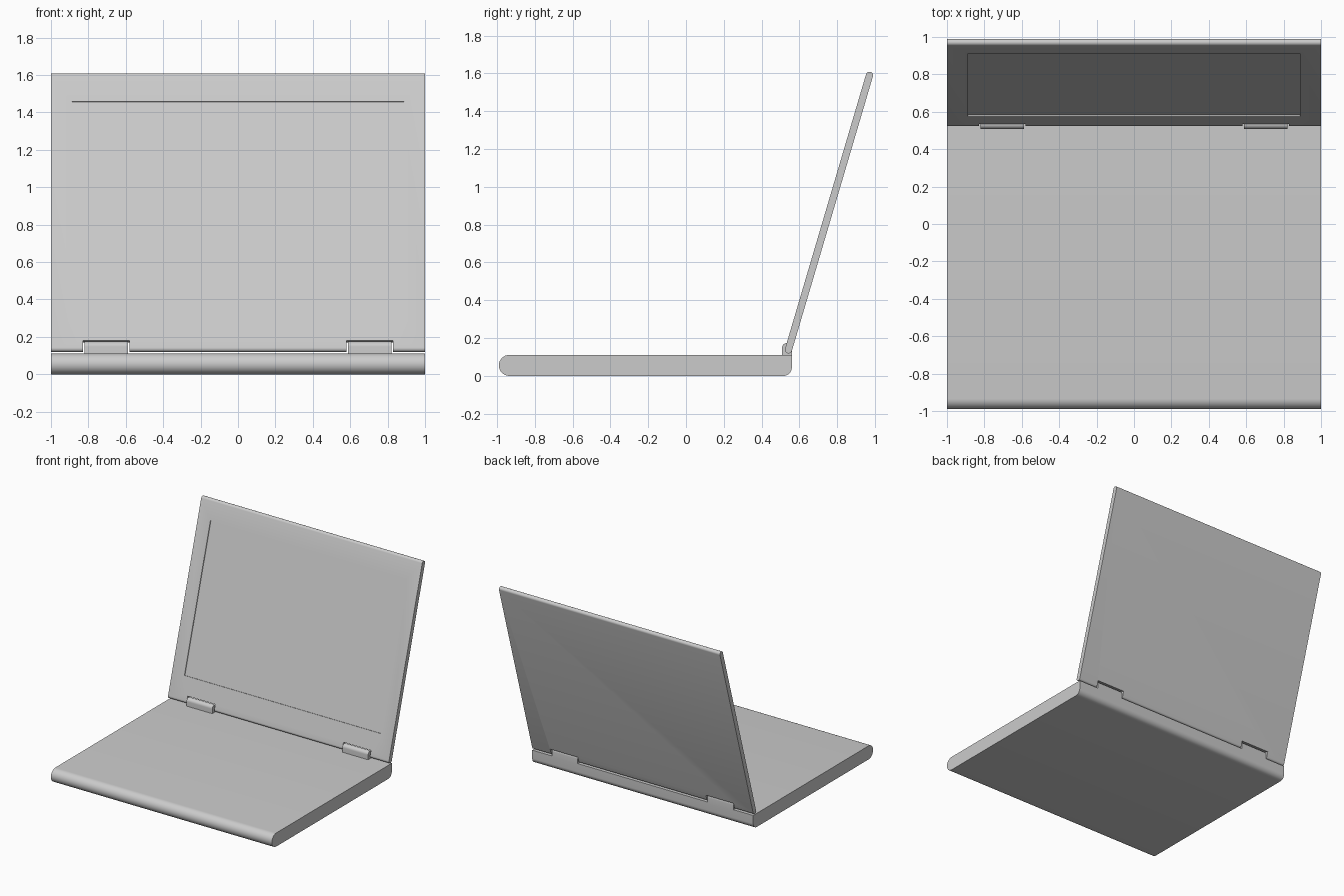
import bpy, bmesh, math

if "Cube" in bpy.data.objects:
    bpy.data.objects.remove(bpy.data.objects["Cube"], do_unlink=True)

# One grey plastic for the whole model
GREY = (0.6, 0.6, 0.6, 1.0)
grey = bpy.data.materials.new("grey plastic")
grey.use_nodes = True
grey.diffuse_color = GREY
grey.node_tree.nodes["Principled BSDF"].inputs["Base Color"].default_value = GREY


def arc(cy, cz, r, start, end, steps=10):
    """Points on an arc in the side (y, z) plane, angles in degrees."""
    angles = [math.radians(start + (end - start) * i / steps) for i in range(steps + 1)]
    return [(cy + r * math.cos(a), cz + r * math.sin(a)) for a in angles]


def extrude_profile(name, profile, x0, x1):
    """Sweep a closed side profile straight across from x0 to x1."""
    bm = bmesh.new()
    face = bm.faces.new([bm.verts.new((x0, y, z)) for y, z in profile])
    swept = bmesh.ops.extrude_face_region(bm, geom=[face])
    verts = [v for v in swept["geom"] if isinstance(v, bmesh.types.BMVert)]
    bmesh.ops.translate(bm, verts=verts, vec=(x1 - x0, 0, 0))
    bmesh.ops.recalc_face_normals(bm, faces=bm.faces)
    mesh = bpy.data.meshes.new(name)
    bm.to_mesh(mesh)
    bm.free()
    mesh.materials.append(grey)
    obj = bpy.data.objects.new(name, mesh)
    bpy.context.collection.objects.link(obj)
    return obj


def box(name, x0, x1, y0, y1, z0, z1):
    return extrude_profile(name, [(y0, z0), (y1, z0), (y1, z1), (y0, z1)], x0, x1)


def select_only(obj):
    bpy.ops.object.select_all(action="DESELECT")
    obj.select_set(True)
    bpy.context.view_layer.objects.active = obj


def cut(obj, cutter):
    mod = obj.modifiers.new("cut", "BOOLEAN")
    mod.operation, mod.solver, mod.object = "DIFFERENCE", "EXACT", cutter
    select_only(obj)
    bpy.ops.object.modifier_apply(modifier=mod.name)
    bpy.data.objects.remove(cutter, do_unlink=True)


# Base: full round front edge, rounded lower back edge, square upper back edge
BACK, TOP = 0.56, 0.111
R = TOP / 2
base = extrude_profile(
    "base",
    arc(-0.99 + R, R, R, 90, 270, 16) + arc(BACK - 0.045, 0.045, 0.045, -90, 0) + [(BACK, TOP)],
    -1, 1)

# Lid: upright slab with rounded ends, later leaned back about its lower edge
HALF, LENGTH, LEAN = 0.019, 1.514, math.radians(16.45)
lid = extrude_profile(
    "lid", arc(0, 0, HALF, 180, 360) + arc(0, LENGTH, HALF, 0, 180), -1, 1)

# Shallow screen recess
cut(lid, box("screen_cutter", -0.888, 0.888, -0.1, -HALF + 0.007, 0.182, 1.37))

# Hinge notches in the lid and hinges standing on the base
parts = [base, lid]
for side, s in (("left", 1), ("right", -1)):
    x0, x1 = sorted((s * 0.58, s * 0.83))
    cut(lid, box("notch_cutter", x0, x1, -0.1, 0.1, -0.1, 0.038))
    hinge = extrude_profile(
        side + "_hinge",
        [(0.508, TOP - 0.01), (BACK, TOP - 0.01)] + arc(0.534, 0.148, 0.026, 0, 180, 14),
        x0 + 0.008, x1 - 0.008)
    parts.append(hinge)

lid.location = (0, 0.542, 0.138)
lid.rotation_euler = (-LEAN, 0, 0)

for part in parts:
    select_only(part)
    bpy.ops.object.shade_smooth_by_angle(angle=math.radians(30))
